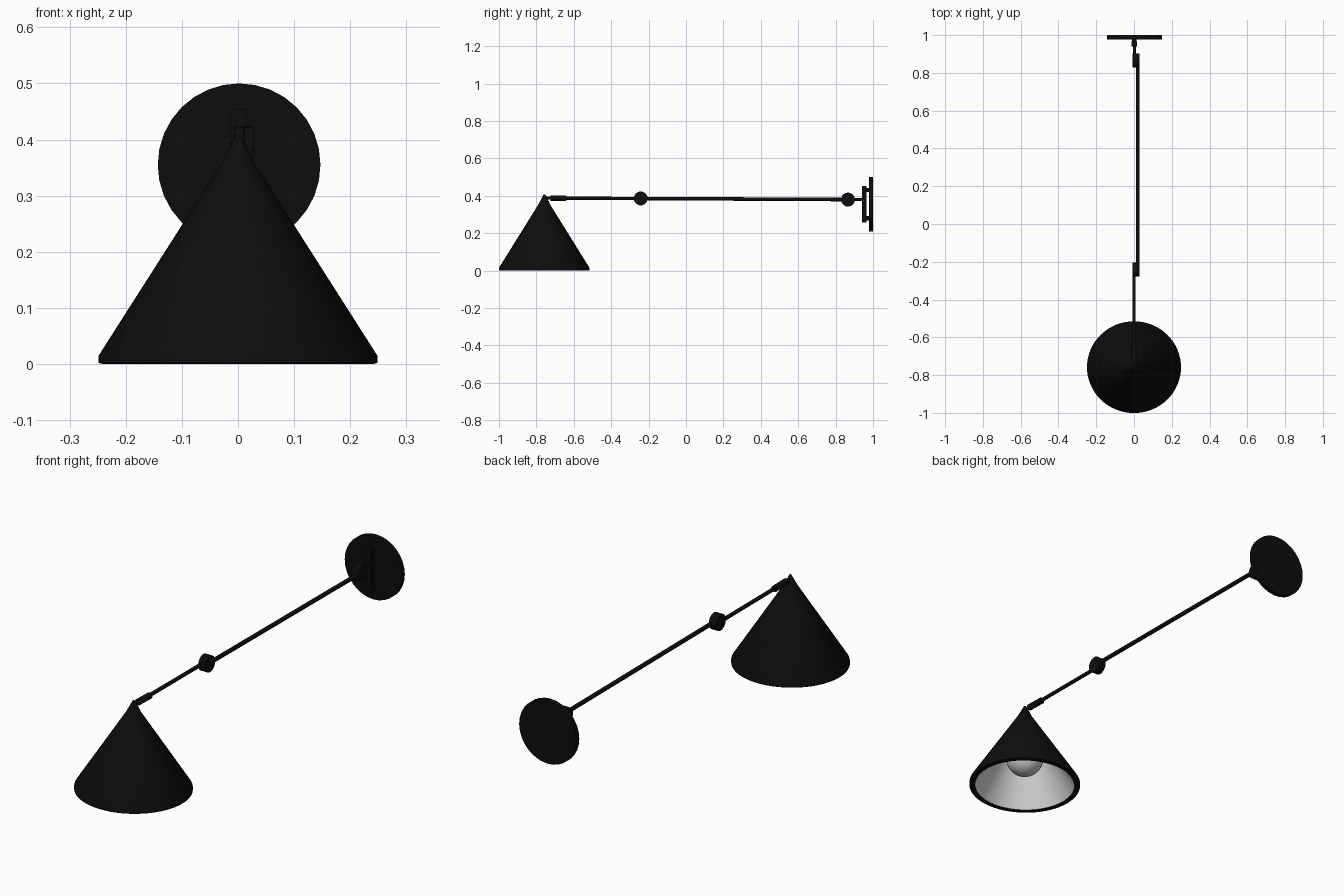
import bpy, bmesh, math
from mathutils import Vector, Matrix

if "Cube" in bpy.data.objects:
    bpy.data.objects.remove(bpy.data.objects["Cube"])


def material(name, rgb):
    m = bpy.data.materials.new(name)
    m.diffuse_color = (*rgb, 1)
    m.use_nodes = True
    m.node_tree.nodes["Principled BSDF"].inputs["Base Color"].default_value = m.diffuse_color
    return m


BLACK = material("matte black", (0.004, 0.004, 0.004))
WHITE = material("inner white", (0.72, 0.72, 0.72))
BULB = material("bulb grey", (0.6, 0.6, 0.6))


def finish(bm, name, mats):
    me = bpy.data.meshes.new(name)
    bm.to_mesh(me)
    bm.free()
    ob = bpy.data.objects.new(name, me)
    bpy.context.collection.objects.link(ob)
    for m in mats:
        me.materials.append(m)
    bpy.ops.object.select_all(action='DESELECT')
    ob.select_set(True)
    bpy.context.view_layer.objects.active = ob
    bpy.ops.object.shade_smooth_by_angle(angle=math.radians(35))
    return ob


def rod(name, a, b, r, r2=None, sides=24):
    """Cylinder or cone from point a to point b."""
    a, b = Vector(a), Vector(b)
    d = b - a
    mat = Matrix.Translation((a + b) / 2) @ d.to_track_quat('Z', 'Y').to_matrix().to_4x4()
    bm = bmesh.new()
    bmesh.ops.create_cone(bm, cap_ends=True, segments=sides, radius1=r,
                          radius2=r if r2 is None else r2, depth=d.length, matrix=mat)
    return finish(bm, name, [BLACK])


def box(name, centre, size):
    bm = bmesh.new()
    bmesh.ops.create_cube(bm, size=1, matrix=Matrix.Translation(centre) @ Matrix.Diagonal((*size, 1)))
    return finish(bm, name, [BLACK])


def lathe(name, profile, mats, white_from=None, sides=64):
    """Spin an (r, z) profile; segments from white_from on take slot 1."""
    bm = bmesh.new()
    rings = []
    for r, z in profile:
        rings.append([bm.verts.new((r * math.cos(2 * math.pi * i / sides),
                                    r * math.sin(2 * math.pi * i / sides), z)) for i in range(sides)])
    for s in range(len(rings) - 1):
        for i in range(sides):
            j = (i + 1) % sides
            f = bm.faces.new((rings[s][i], rings[s + 1][i], rings[s + 1][j], rings[s][j]))
            if white_from is not None and s >= white_from:
                f.material_index = 1
    bm.faces.new(rings[0])
    bm.faces.new(rings[-1][::-1]).material_index = len(mats) - 1
    return finish(bm, name, mats)


# Wall plate and its narrow bracket
rod("wall_plate", (0.002, 0.978, 0.355), (0.002, 1.0, 0.355), 0.145, sides=32)
box("bracket_bar", (0.001, 0.953, 0.356), (0.03, 0.024, 0.196))
for i, z in enumerate((0.28, 0.432)):
    rod(f"bracket_spacer_{i + 1}", (0.001, 0.955, z), (0.001, 0.985, z), 0.011)

# Arm segments
ELBOW, SHOULDER = (-0.242, 0.386), (0.866, 0.38)
rod("short_arm", (0.003, 0.95, 0.38), (0.003, 0.866, 0.38), 0.008)
rod("long_arm", (0.019, 0.895, 0.38), (0.019, -0.27, 0.386), 0.0095)
rod("front_arm", (0, -0.215, 0.386), (0, -0.745, 0.388), 0.0085)
rod("arm_sleeve", (0, -0.64, 0.386), (0, -0.725, 0.388), 0.0145)

# Joints: paired discs side by side
for name, (y, z) in (("elbow", ELBOW), ("shoulder", SHOULDER)):
    rod(name + "_inner_disc", (-0.007, y, z), (0.0095, y, z), 0.037, sides=32)
    rod(name + "_outer_disc", (0.0105, y, z), (0.028, y, z), 0.037, sides=32)
    rod(name + "_pin", (-0.004, y, z), (0.022, y, z), 0.012)

# Conical shade, black outside with a white lining
shade = lathe("shade", [(0.004, 0.398), (0.249, 0.014), (0.249, 0.002), (0.241, 0.0),
                        (0.224, 0.002), (0.012, 0.345)], [BLACK, WHITE], white_from=4)
shade.location = (0, -0.758, 0)
shade.scale = (1, 0.975, 1)
rod("shade_cap", (0, -0.757, 0.364), (0, -0.757, 0.408), 0.027, 0.004)

# Bulb with its neck rising into the shade
R, ZC = 0.083, 0.14
arc = [(R * math.cos(math.radians(a)), ZC + R * math.sin(math.radians(a))) for a in range(66, -90, -6)]
bulb = lathe("bulb", [(0.028, 0.27), (0.03, 0.23)] + arc, [BULB], sides=48)
bulb.location = (0, -0.758, 0)
rod("bulb_socket", (0, -0.758, 0.265), (0, -0.758, 0.345), 0.03, 0.012)
